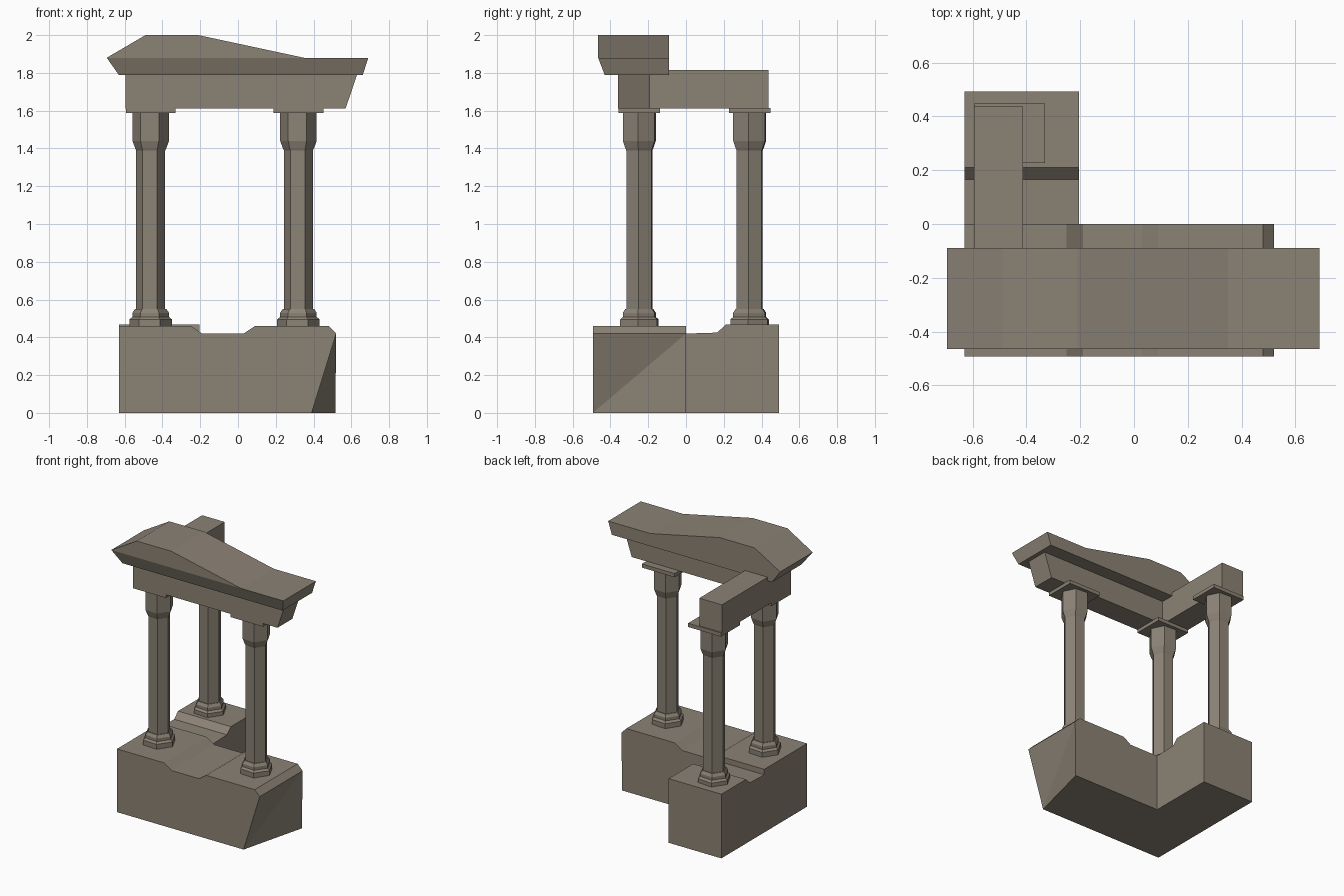
import bpy, bmesh, math

if "Cube" in bpy.data.objects:
    bpy.data.objects.remove(bpy.data.objects["Cube"])

stone = bpy.data.materials.new("weathered taupe stone")
stone.diffuse_color = (0.26, 0.225, 0.178, 1)
stone.use_nodes = True
stone.node_tree.nodes["Principled BSDF"].inputs["Base Color"].default_value = stone.diffuse_color


def finish(name, bm):
    bmesh.ops.recalc_face_normals(bm, faces=bm.faces)
    me = bpy.data.meshes.new(name)
    bm.to_mesh(me)
    bm.free()
    me.materials.append(stone)
    ob = bpy.data.objects.new(name, me)
    bpy.context.collection.objects.link(ob)
    return ob


def prism(name, pts, axis, a, b, tweak=None):
    """Extrude a 2D profile along x or y from a to b; tweak moves corners."""
    bm = bmesh.new()
    place = (lambda p, t: (p[0], t, p[1])) if axis == "y" else (lambda p, t: (t, p[0], p[1]))
    lo = [bm.verts.new(place(p, a)) for p in pts]
    hi = [bm.verts.new(place(p, b)) for p in pts]
    bm.faces.new(lo)
    bm.faces.new(hi)
    n = len(pts)
    for i in range(n):
        j = (i + 1) % n
        bm.faces.new((lo[i], lo[j], hi[j], hi[i]))
    if tweak:
        tweak(bm, lo, hi)
    return finish(name, bm)


# Front plinth: worn dip in the top, right end broken away at the lower front corner
def broken_corner(bm, lo, hi):
    hi[1].co.x = 0.515
    face = next(f for f in bm.faces if {lo[1], lo[2], hi[1], hi[2]} == set(f.verts))
    bmesh.ops.connect_verts(bm, verts=[lo[1], hi[2]]) if face else None


prism("front_plinth",
      [(-0.63, 0), (0.39, 0), (0.52, 0.42), (0.48, 0.46), (0.09, 0.46),
       (0.03, 0.42), (-0.19, 0.42), (-0.25, 0.46), (-0.63, 0.46)],
      "y", -0.493, 0.0, broken_corner)

# Rear plinth wing with its own dip
prism("rear_plinth",
      [(-0.01, 0), (0.493, 0), (0.493, 0.467), (0.21, 0.467), (0.165, 0.425),
       (0.005, 0.42), (-0.01, 0.42)],
      "x", -0.63, -0.205)

# Columns: hexagonal lathe profile (radius, height)
PROFILE = [(0.113, 0.455), (0.113, 0.495), (0.097, 0.508), (0.097, 0.53), (0.083, 0.55),
           (0.077, 0.55), (0.077, 1.39), (0.082, 1.40), (0.097, 1.44), (0.097, 1.588)]
SIDES = 6


def column(name, cx, cy):
    bm = bmesh.new()
    rings = []
    for r, z in PROFILE:
        angles = [math.radians(-4) + math.tau * k / SIDES for k in range(SIDES)]
        rings.append([bm.verts.new((cx + r * math.cos(t), cy + r * math.sin(t), z)) for t in angles])
    for low, up in zip(rings, rings[1:]):
        for k in range(SIDES):
            m = (k + 1) % SIDES
            bm.faces.new((low[k], low[m], up[m], up[k]))
    bm.faces.new(rings[0])
    bm.faces.new(rings[-1])
    finish(name, bm)


# Each column carries a thin rectangular slab
for label, cx, cy in (("front_left", -0.462, -0.247),
                      ("front_right", 0.32, -0.247),
                      ("rear_left", -0.462, 0.337)):
    column(label + "_column", cx, cy)
    prism(label + "_slab",
          [(cx - 0.132, 1.587), (cx + 0.132, 1.587), (cx + 0.132, 1.614), (cx - 0.132, 1.614)],
          "y", cy - 0.11, cy + 0.11)

# Beams
prism("front_beam", [(-0.595, 1.612), (0.57, 1.612), (0.63, 1.79), (-0.595, 1.79)],
      "y", -0.36, -0.19)
prism("rear_beam", [(-0.19, 1.612), (0.437, 1.612), (0.437, 1.815), (-0.19, 1.815)],
      "x", -0.595, -0.413)


# Broken cornice: eroded top line, front underside sloped back
def slope_front(bm, lo, hi):
    lo[0].co.y = lo[1].co.y = -0.43


prism("cornice",
      [(-0.63, 1.788), (0.66, 1.788), (0.69, 1.88), (0.35, 1.88),
       (-0.21, 2.0), (-0.49, 2.0), (-0.695, 1.88)],
      "y", -0.465, -0.09)
cornice = bpy.data.objects["cornice"]
bm = bmesh.new()
bm.from_mesh(cornice.data)
# split the front face at the lip, then lean its lower edge back
front = [v for v in bm.verts if v.co.y < -0.4]
tips = [v for v in front if abs(v.co.z - 1.88) < 0.001 and (v.co.x < -0.6 or v.co.x > 0.6)]
inner = [v for v in front if abs(v.co.z - 1.88) < 0.001 and 0.3 < v.co.x < 0.4]
left = min(tips, key=lambda v: v.co.x)
bmesh.ops.connect_verts(bm, verts=[left, inner[0]])
for v in front:
    if v.co.z < 1.8:
        v.co.y = -0.43
bm.to_mesh(cornice.data)
bm.free()
